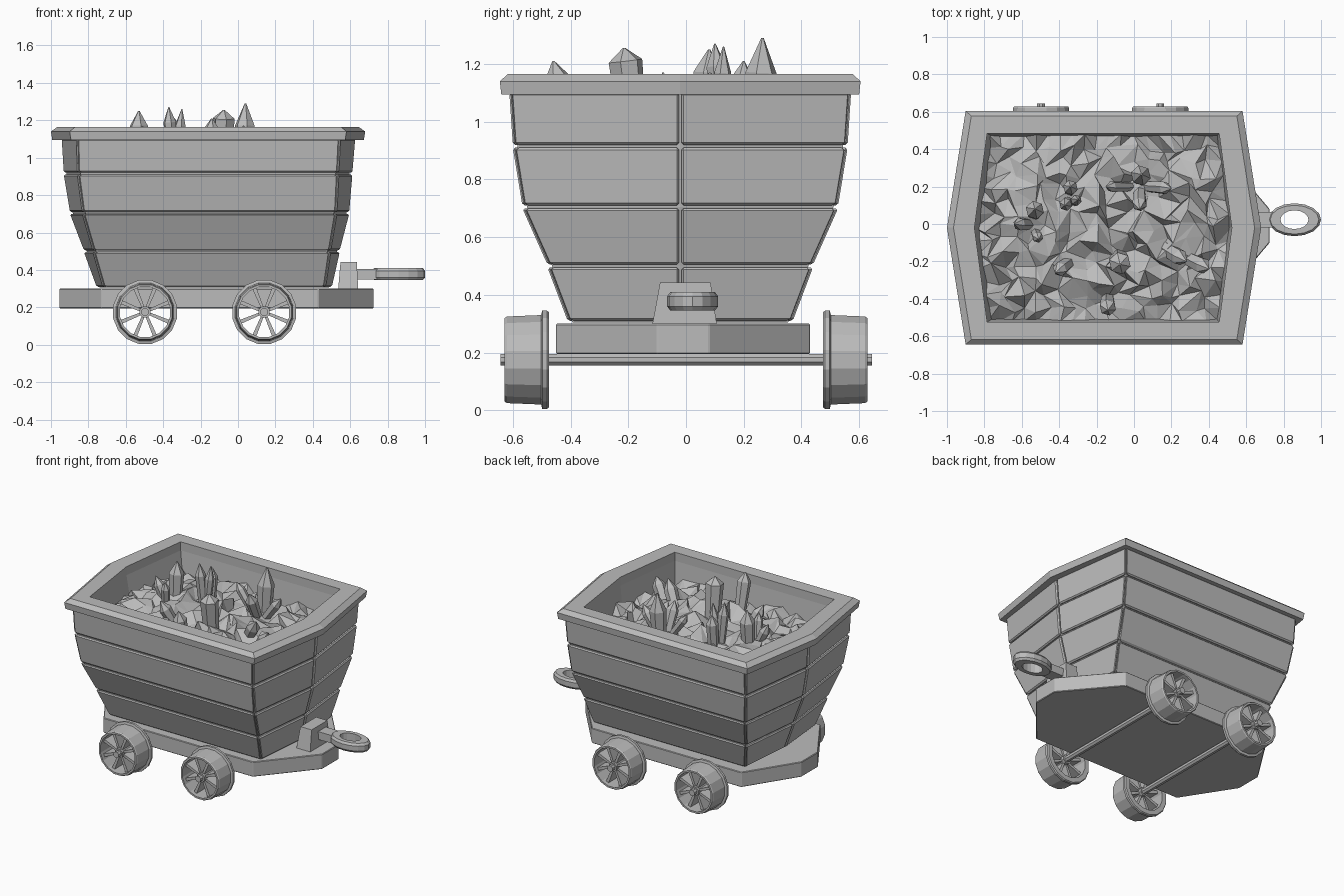
import bpy, bmesh, math, random
from mathutils import Vector

if "Cube" in bpy.data.objects:
    bpy.data.objects.remove(bpy.data.objects["Cube"], do_unlink=True)
random.seed(4)

mat = bpy.data.materials.new("plain grey")
mat.use_nodes = True
GREY = (0.5, 0.5, 0.5, 1)
mat.diffuse_color = GREY
mat.node_tree.nodes["Principled BSDF"].inputs["Base Color"].default_value = GREY


def finish(bm, name, bevel=0):
    bmesh.ops.recalc_face_normals(bm, faces=bm.faces[:])
    mesh = bpy.data.meshes.new(name)
    bm.to_mesh(mesh)
    bm.free()
    mesh.materials.append(mat)
    ob = bpy.data.objects.new(name, mesh)
    bpy.context.collection.objects.link(ob)
    if bevel:
        mod = ob.modifiers.new("chamfer", "BEVEL")
        mod.width, mod.segments = bevel, 1
    return ob


def loft(bm, rings, closed=False):
    """Skin rings of equal length; closed joins last to first, else ends are capped."""
    vs = [[bm.verts.new(p) for p in ring] for ring in rings]
    n = len(vs[0])
    pairs = list(zip(vs, vs[1:])) + ([(vs[-1], vs[0])] if closed else [])
    for a, b in pairs:
        for i in range(n):
            j = (i + 1) % n
            bm.faces.new((a[i], a[j], b[j], b[i]))
    if not closed:
        bm.faces.new(vs[0])
        bm.faces.new(vs[-1])


def hexagon(cx, corner, peak, hy, z, inset=0.0):
    c, p, h = corner - inset, peak - inset, hy - inset
    pts = [(c, h), (-c, h), (-p, 0), (-c, -h), (c, -h), (p, 0)]
    return [Vector((cx + x, y - 0.02, z)) for x, y in pts]


def rectangle(x0, x1, y0, y1, z):
    return [(x0, y0, z), (x1, y0, z), (x1, y1, z), (x0, y1, z)]


# Tub outline at each board joint: centre x, corner x, peak x, half depth, height
TIERS = [(-0.127, 0.595, 0.63, 0.39, 0.305),
         (-0.14, 0.635, 0.685, 0.46, 0.50),
         (-0.152, 0.68, 0.748, 0.547, 0.705),
         (-0.16, 0.698, 0.773, 0.58, 0.915),
         (-0.158, 0.705, 0.786, 0.592, 1.105)]

# Boards: six per tier with narrow gaps
bm = bmesh.new()
for low, high in zip(TIERS, TIERS[1:]):
    rings = []
    for t, dz in ((low, 0.005), (high, -0.005)):
        t = t[:4] + (t[4] + dz,)
        rings.append((hexagon(*t), hexagon(*t, inset=0.035)))
    for i in range(6):
        j = (i + 1) % 6
        board = []
        for outer, inner in rings:
            gap = (outer[j] - outer[i]).normalized() * 0.004
            board.append([outer[i] + gap, outer[j] - gap, inner[j] - gap, inner[i] + gap])
        loft(bm, board)
finish(bm, "tub_boards", 0.008)

# Inner shell closing the gaps and forming the inside walls
bm = bmesh.new()
shell = [hexagon(*t, inset=0.016) for t in TIERS]
shell += [hexagon(-0.165, 0.62, 0.688, 0.505, 1.105),
          hexagon(-0.15, 0.58, 0.64, 0.47, 0.75),
          hexagon(-0.13, 0.52, 0.56, 0.34, 0.4)]
loft(bm, shell)
finish(bm, "tub_shell")

# Rim
bm = bmesh.new()
loft(bm, [hexagon(-0.16, 0.733, 0.833, 0.62, 1.095),
          hexagon(-0.16, 0.74, 0.84, 0.625, 1.14),
          hexagon(-0.16, 0.71, 0.805, 0.597, 1.165),
          hexagon(-0.165, 0.62, 0.688, 0.505, 1.165),
          hexagon(-0.165, 0.62, 0.688, 0.505, 1.095)], closed=True)
finish(bm, "rim")

# Rubble: jittered faceted bed fitted to the tub outline
bm = bmesh.new()
NX, NY = 19, 14
grid = []
for j in range(NY + 1):
    row = []
    for i in range(NX + 1):
        u, v = 2 * i / NX - 1, 2 * j / NY - 1
        inside = 0 < i < NX and 0 < j < NY
        if inside:
            u += random.uniform(-0.045, 0.045)
            v += random.uniform(-0.06, 0.06)
        half = 0.685 - 0.068 * abs(v)
        mound = 0.05 * (1 - max(abs(u), abs(v)) ** 2)
        z = 0.97 + mound + random.uniform(-0.05, 0.05)
        row.append(bm.verts.new((-0.165 + u * half, -0.02 + v * 0.5, z)))
    grid.append(row)
for j in range(NY):
    for i in range(NX):
        a, b = grid[j][i], grid[j][i + 1]
        c, d = grid[j + 1][i + 1], grid[j + 1][i]
        tris = ((a, b, c), (a, c, d)) if random.random() < 0.5 else ((a, b, d), (b, c, d))
        for tri in tris:
            bm.faces.new(tri)
finish(bm, "rubble")

# Crystals: hexagonal shafts with pointed tips
bm = bmesh.new()


def crystal(base, tip, r, point):
    base, tip = Vector(base), Vector(tip)
    axis = (tip - base).normalized()
    side = axis.cross(Vector((0.3, 1, 0))).normalized()
    up = axis.cross(side)

    def ring(centre, rad):
        return [centre + rad * (math.cos(k * math.pi / 3) * side + math.sin(k * math.pi / 3) * up)
                for k in range(6)]
    loft(bm, [ring(base, r * 0.8), ring(tip - axis * point, r), ring(tip, r * 0.08)])


# base x, base y, tip x, tip y, tip z, radius, point length
CRYSTALS = [(0.03, 0.25, 0.04, 0.265, 1.29, 0.055, 0.12),
            (0.0, 0.2, -0.15, 0.2, 1.16, 0.03, 0.05),
            (0.06, 0.2, 0.2, 0.19, 1.14, 0.035, 0.06),
            (0.03, 0.18, 0.03, 0.08, 1.17, 0.04, 0.06),
            (-0.34, 0.18, -0.34, 0.2, 1.21, 0.04, 0.06),
            (-0.35, 0.12, -0.37, 0.1, 1.27, 0.035, 0.08),
            (-0.33, 0.12, -0.3, 0.13, 1.26, 0.03, 0.09),
            (-0.53, 0.06, -0.53, 0.08, 1.25, 0.05, 0.08),
            (-0.54, 0.0, -0.64, 0.0, 1.15, 0.035, 0.06),
            (-0.53, -0.04, -0.51, -0.08, 1.17, 0.03, 0.05),
            (-0.34, -0.2, -0.42, -0.26, 1.13, 0.04, 0.06),
            (-0.08, -0.18, -0.075, -0.215, 1.255, 0.06, 0.045),
            (-0.14, -0.4, -0.14, -0.46, 1.21, 0.045, 0.06),
            (0.15, -0.12, 0.28, -0.2, 1.15, 0.045, 0.07),
            (0.28, -0.18, 0.4, -0.24, 1.12, 0.045, 0.06)]
for bx, by, tx, ty, tz, r, point in CRYSTALS:
    crystal((bx, by, 0.95), (tx, ty, tz), r, point)
finish(bm, "crystals")

# Chassis slab with tapered ends
bm = bmesh.new()
slab = [(0.43, -0.45), (0.725, -0.1), (0.725, 0.08), (0.43, 0.43),
        (-0.73, 0.43), (-0.955, 0.08), (-0.955, -0.1), (-0.73, -0.45)]
loft(bm, [[(x, y, z) for x, y in slab] for z in (0.195, 0.3)])
finish(bm, "chassis", 0.004)

# Hitch block
bm = bmesh.new()
loft(bm, [rectangle(0.535, 0.643, -0.118, 0.108, 0.29),
          rectangle(0.548, 0.635, -0.09, 0.085, 0.443)])
finish(bm, "hitch_block")

# Hitch link: stem and oval eye
bm = bmesh.new()
loft(bm, [rectangle(0.6, 0.745, -0.02, 0.065, z) for z in (0.35, 0.405)])


def oval(rx, ry, z):
    return [(0.858 + rx * math.cos(k * math.tau / 16), 0.023 + ry * math.sin(k * math.tau / 16), z)
            for k in range(16)]


loft(bm, [oval(0.13, 0.077, 0.345), oval(0.142, 0.088, 0.36), oval(0.142, 0.088, 0.395),
          oval(0.13, 0.077, 0.41), oval(0.075, 0.05, 0.41), oval(0.075, 0.05, 0.345)], closed=True)
finish(bm, "hitch_link")


# Wheels and axles
def circle(x, y, r, n=16):
    return [(x + r * math.cos((k + 0.5) * math.tau / n), y,
             0.175 + r * math.sin((k + 0.5) * math.tau / n)) for k in range(n)]


def spoke(bm, x, y0, y1, angle):
    ca, sa = math.cos(angle), math.sin(angle)
    rings = []
    for r, w in ((0.015, 0.007), (0.145, 0.011)):
        rings.append([(x + r * ca - s * w * sa, y, 0.175 + r * sa + s * w * ca)
                      for s, y in ((-1, y0), (1, y0), (1, y1), (-1, y1))])
    loft(bm, rings)


for end, x in (("rear", -0.497), ("lead", 0.14)):
    for side, s in (("right", -1), ("left", 1)):
        bm = bmesh.new()
        profile = [(0.475, 0.168), (0.482, 0.174), (0.498, 0.174), (0.502, 0.158),
                   (0.62, 0.153), (0.628, 0.148), (0.628, 0.136), (0.475, 0.136)]
        loft(bm, [circle(x, s * d, r) for d, r in profile], closed=True)
        for k in range(8):
            spoke(bm, x, s * 0.51, s * 0.6, (k + 0.5) * math.tau / 8)
        loft(bm, [circle(x, s * d, 0.032, 8) for d in (0.49, 0.615)])
        finish(bm, f"{end}_wheel_{side}")
    bm = bmesh.new()
    loft(bm, [circle(x, y, 0.022, 8) for y in (-0.643, 0.645)])
    finish(bm, f"{end}_axle")
